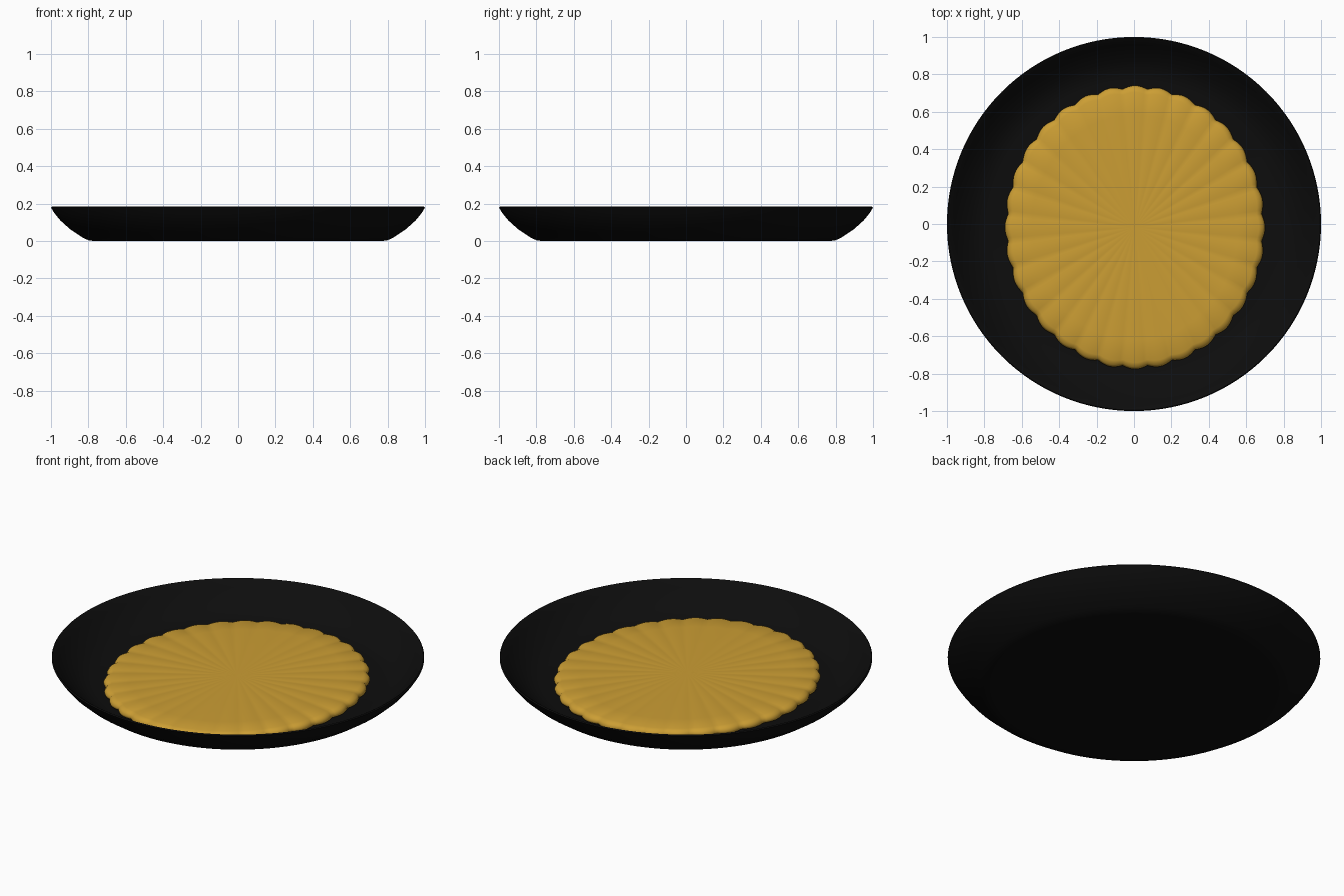
import bpy, bmesh, math

old = bpy.data.objects.get("Cube")
if old:
    bpy.data.objects.remove(old)


def make_material(name, rgb):
    mat = bpy.data.materials.new(name)
    mat.use_nodes = True
    color = (*rgb, 1)
    mat.diffuse_color = color
    bsdf = next(n for n in mat.node_tree.nodes if n.type == "BSDF_PRINCIPLED")
    bsdf.inputs["Base Color"].default_value = color
    return mat


def rings_to_object(name, mat, rings, angle):
    """Skin a list of closed point rings, capping the first and last."""
    bm = bmesh.new()
    loops = [[bm.verts.new(p) for p in ring] for ring in rings]
    count = len(loops[0])
    for low, high in zip(loops, loops[1:]):
        for i in range(count):
            j = (i + 1) % count
            bm.faces.new((low[i], low[j], high[j], high[i]))
    bm.faces.new(loops[0][::-1])
    bm.faces.new(loops[-1])
    bmesh.ops.recalc_face_normals(bm, faces=bm.faces)
    mesh = bpy.data.meshes.new(name)
    bm.to_mesh(mesh)
    bm.free()
    mesh.materials.append(mat)
    obj = bpy.data.objects.new(name, mesh)
    bpy.context.collection.objects.link(obj)
    bpy.ops.object.select_all(action="DESELECT")
    obj.select_set(True)
    bpy.context.view_layer.objects.active = obj
    bpy.ops.object.shade_smooth_by_angle(angle=math.radians(angle))
    return obj


def angles(count):
    return [math.tau * i / count for i in range(count)]


black = make_material("black glaze", (0.004, 0.004, 0.004))
golden = make_material("golden crust", (0.6, 0.34, 0.034))

# Plate: outer wall up to the rim, then down the inside to the floor
profile = [(0.77, 0), (0.80, 0.004), (0.83, 0.018), (0.90, 0.065),
           (0.95, 0.11), (0.98, 0.147), (1.0, 0.178), (0.995, 0.184),
           (0.988, 0.18), (0.96, 0.145), (0.92, 0.105), (0.87, 0.065),
           (0.82, 0.038), (0.77, 0.028)]
plate_rings = [[(r * math.cos(a), r * math.sin(a), z) for a in angles(128)]
               for r, z in profile]
rings_to_object("plate", black, plate_rings, 50)

# Pancake: oval disc with a scalloped edge and faint radial pleats
LOBES = 32


def pancake_ring(scale, z, scallop, pleat):
    ring = []
    for a in angles(LOBES * 8):
        wave = abs(math.cos(a * LOBES / 2)) - 0.6
        r = scale + scallop * wave
        ring.append((0.005 + 0.69 * r * math.cos(a),
                     -0.018 + 0.752 * r * math.sin(a),
                     z + pleat * wave))
    return ring


layers = [(0.96, 0.026, 0.02, 0), (0.995, 0.036, 0.022, 0),
          (1.0, 0.05, 0.022, 0), (0.985, 0.066, 0.022, 0.003),
          (0.955, 0.075, 0.015, 0.004), (0.8, 0.078, 0.005, 0.003),
          (0.5, 0.08, 0, 0.002), (0.2, 0.08, 0, 0.0005), (0.03, 0.08, 0, 0)]
rings_to_object("pancake", golden, [pancake_ring(*layer) for layer in layers], 60)
